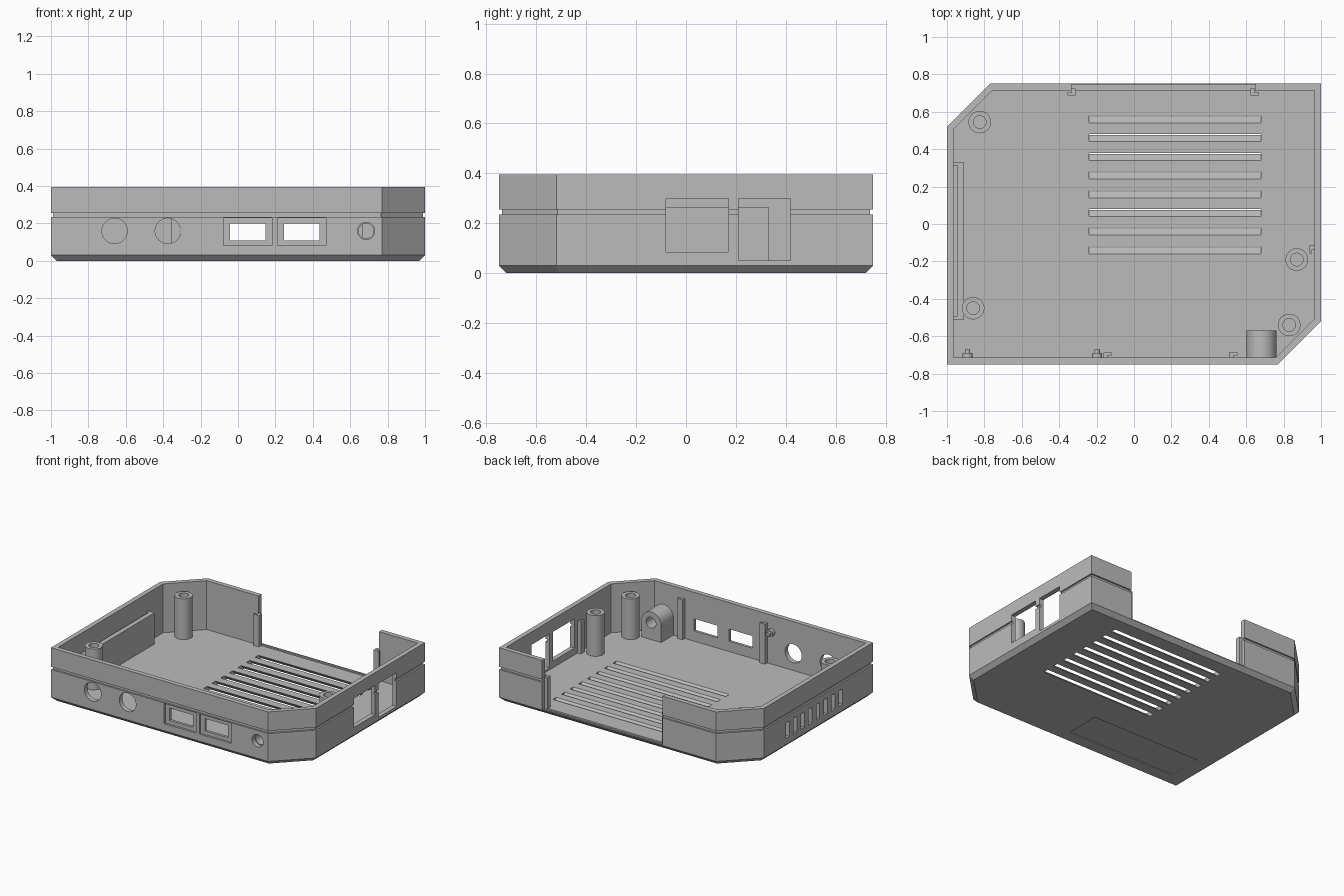
import bpy, math

if "Cube" in bpy.data.objects:
    bpy.data.objects.remove(bpy.data.objects["Cube"])

grey = bpy.data.materials.new("plain grey")
grey.diffuse_color = (0.5, 0.5, 0.5, 1)
grey.use_nodes = True
grey.node_tree.nodes["Principled BSDF"].inputs["Base Color"].default_value = grey.diffuse_color

FLOOR, WALL, TOP = 0.035, 0.035, 0.395


def mesh_object(name, verts, faces):
    mesh = bpy.data.meshes.new(name)
    mesh.from_pydata(verts, [], faces)
    mesh.materials.append(grey)
    obj = bpy.data.objects.new(name, mesh)
    bpy.context.collection.objects.link(obj)
    return obj


def loft(name, rings):
    """Closed solid through counter-clockwise rings of equal length."""
    n = len(rings[0])
    verts = [v for ring in rings for v in ring]
    faces = [(r * n + i, r * n + (i + 1) % n, (r + 1) * n + (i + 1) % n, (r + 1) * n + i)
             for r in range(len(rings) - 1) for i in range(n)]
    faces += [tuple(reversed(range(n))), tuple(range(len(verts) - n, len(verts)))]
    return mesh_object(name, verts, faces)


def prism(name, axis, profile, lo, hi):
    """Extrude a profile along an axis: x uses (y, z), y uses (z, x), z uses (x, y)."""
    place = {"x": lambda a, b, t: (t, a, b),
             "y": lambda a, b, t: (b, t, a),
             "z": lambda a, b, t: (a, b, t)}[axis]
    return loft(name, [[place(a, b, t) for a, b in profile] for t in (lo, hi)])


def box(name, x0, x1, y0, y1, z0, z1):
    return prism(name, "z", [(x0, y0), (x1, y0), (x1, y1), (x0, y1)], z0, z1)


def circle(a, b, r, n=40):
    return [(a + r * math.cos(math.tau * i / n), b + r * math.sin(math.tau * i / n))
            for i in range(n)]


def activate(obj):
    bpy.ops.object.select_all(action="DESELECT")
    obj.select_set(True)
    bpy.context.view_layer.objects.active = obj


def cut(target, cutter):
    activate(target)
    mod = target.modifiers.new("cut", "BOOLEAN")
    mod.operation, mod.solver, mod.object = "DIFFERENCE", "EXACT", cutter
    bpy.ops.object.modifier_apply(modifier=mod.name)
    bpy.data.objects.remove(cutter)


def smooth(obj):
    activate(obj)
    bpy.ops.object.shade_smooth_by_angle(angle=math.radians(30))


def outline(inset, z):
    """Rectangle with two opposite corners clipped, moved inward."""
    x, y = 1 - inset, 0.75 - inset
    c = 0.23 - inset * (2 - math.sqrt(2))
    return [(-x, -y, z), (x - c, -y, z), (x, -y + c, z),
            (x, y, z), (-x + c, y, z), (-x, y - c, z)]


# Tray with bevelled base and a groove around the outside
shell = loft("case_shell", [outline(i, z) for i, z in (
    (0.03, 0), (0, 0.03), (0, 0.235), (0.012, 0.235), (0.012, 0.255), (0, 0.255),
    (0, TOP), (WALL, TOP), (WALL, FLOOR))])

# Slanted floor vents
for i in range(8):
    y = 0.56 - 0.1 * i
    cut(shell, prism("cutter", "x", [(y + 0.035, -0.02), (y + 0.075, -0.02),
                                     (y - 0.005, 0.06), (y - 0.045, 0.06)], -0.24, 0.68))

# Shallow label recess underneath
cut(shell, box("cutter", -0.86, 0.03, -0.63, -0.37, -0.05, 0.006))

# Back opening and its panel groove
cut(shell, box("cutter", -0.334, 0.65, 0.68, 0.8, FLOOR, 0.5))
cut(shell, box("cutter", -0.334, 0.65, 0.717, 0.743, 0.025, 0.1))

# Right side windows
cut(shell, box("cutter", 0.9, 1.1, -0.08, 0.17, 0.085, 0.30))
cut(shell, box("cutter", 0.9, 1.1, 0.21, 0.42, 0.05, 0.30))

# Left side vents
for i in range(8):
    y = 0.245 - 0.0885 * i
    cut(shell, box("cutter", -1.1, -0.955, y - 0.02, y + 0.02, 0.075, 0.19))

# Front round holes, and rectangular ports inside shallow recesses
for x, r in ((-0.66, 0.068), (-0.375, 0.068), (0.685, 0.046)):
    cut(shell, prism("cutter", "y", circle(0.16, x, r), -0.8, -0.7))
for x in (0.053, 0.34):
    cut(shell, box("cutter", x - 0.13, x + 0.13, -0.8, -0.735, 0.082, 0.23))
    cut(shell, box("cutter", x - 0.095, x + 0.095, -0.8, -0.68, 0.11, 0.20))
smooth(shell)

# Hollow screw posts
for x, y in ((-0.825, 0.545), (-0.86, -0.45), (0.87, -0.19), (0.83, -0.54)):
    post = prism("screw_post", "z", circle(x, y, 0.06), FLOOR - 0.005, 0.335)
    cut(post, prism("cutter", "z", circle(x, y, 0.034), 0.1, 0.5))
    smooth(post)

# Arched socket housing behind the small front hole
arch = [(0.16 + 0.08 * math.sin(math.pi * i / 20), 0.682 + 0.08 * math.cos(math.pi * i / 20))
        for i in range(21)]
arch = [(FLOOR - 0.005, 0.762)] + arch + [(FLOOR - 0.005, 0.602)]
housing = prism("socket_housing", "y", arch[::-1], -0.717, -0.57)
cut(housing, prism("cutter", "y", circle(0.16, 0.685, 0.04), -0.8, -0.5))
smooth(housing)

# Baffle standing inside the left vents
box("baffle_plate", -0.945, -0.91, -0.51, 0.33, FLOOR - 0.005, 0.265)
for y in (-0.51, 0.312):
    box("baffle_end", -0.967, -0.94, y, y + 0.018, FLOOR - 0.005, 0.265)

# L-shaped board guides: a bar and a leg joined to the wall
for x, leg, y_bar, y_wall, z in ((-0.334, 1, 0.70, 0.725, 0.265), (0.645, -1, 0.70, 0.725, 0.265),
                                 (-0.141, -1, -0.70, -0.72, 0.33), (0.531, -1, -0.70, -0.72, 0.33)):
    s = math.copysign(1, y_bar)
    box("guide_bar", x - 0.022, x + 0.022, *sorted((y_bar - s * 0.012, y_bar + s * 0.003)),
        FLOOR - 0.005, z)
    box("guide_leg", *sorted((x, x + leg * 0.022)), *sorted((y_bar, y_wall)), FLOOR - 0.005, z)
box("side_guide_bar", 0.937, 0.952, -0.157, -0.113, FLOOR - 0.005, 0.27)
box("side_guide_leg", 0.95, 0.97, -0.135, -0.113, FLOOR - 0.005, 0.27)

# Small stepped studs on the inside of the front wall
for x in (-0.89, -0.197):
    for part, r, y in (("stud_base", 0.027, -0.69), ("stud_tip", 0.014, -0.67)):
        smooth(prism(part, "y", circle(0.27, x, r, 24), -0.717, y))
